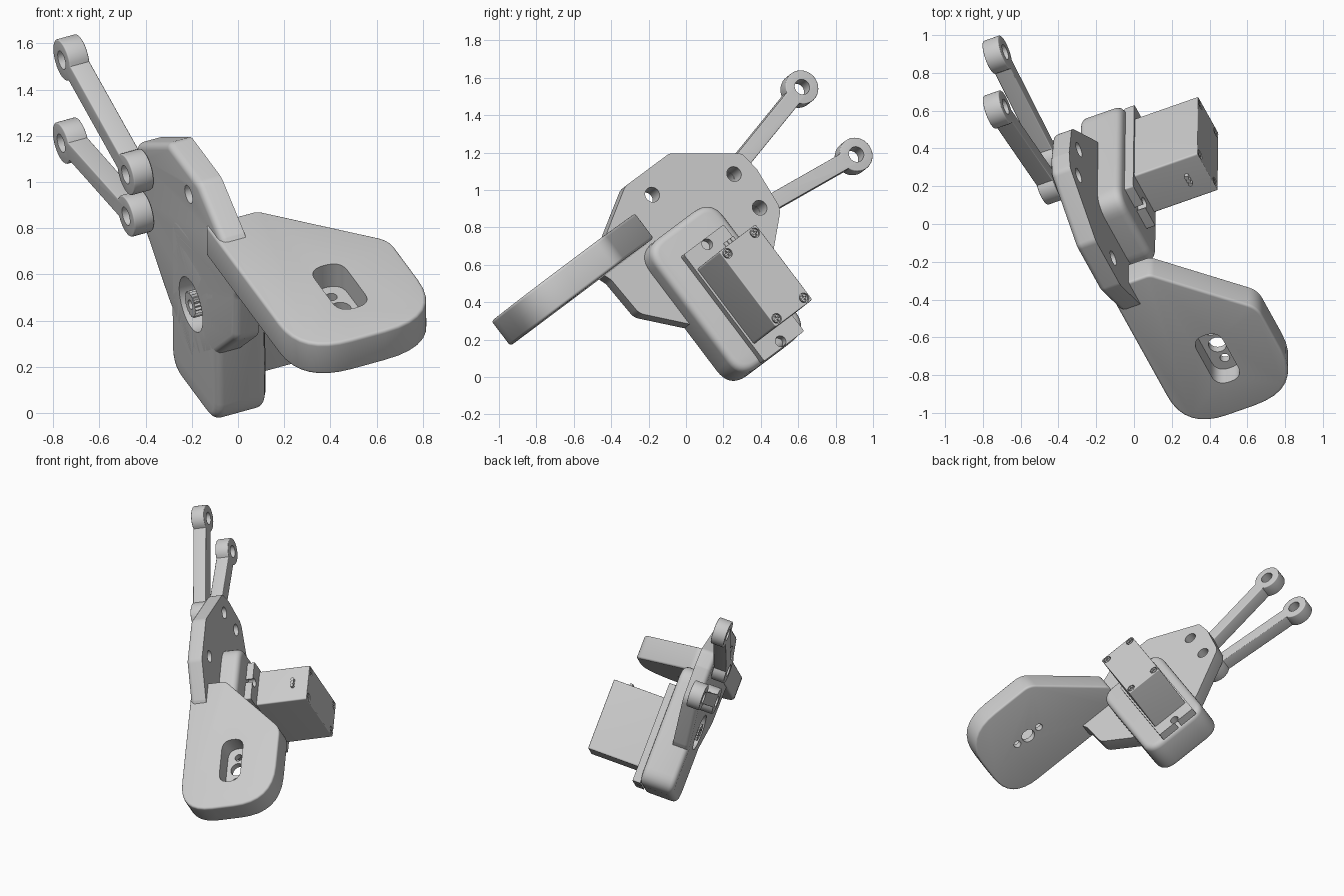
import bpy, bmesh, math
from mathutils import Vector, Matrix

cube = bpy.data.objects.get("Cube")
if cube:
    bpy.data.objects.remove(cube, do_unlink=True)

grey = bpy.data.materials.new("light_grey")
grey.use_nodes = True
grey.diffuse_color = (0.6, 0.6, 0.6, 1)
grey.node_tree.nodes["Principled BSDF"].inputs["Base Color"].default_value = (0.6, 0.6, 0.6, 1)

# Tilted axes: OUT leaves the plate toward the motor, LEN is the motor's length, WID its width
OUT = Vector((1, 0.35, 0.275)).normalized()
LEN = Vector((0, 0.6, -0.8))
LEN = (LEN - OUT * LEN.dot(OUT)).normalized()
WID = OUT.cross(LEN)
PLATE = Matrix((LEN, WID, OUT)).transposed().to_4x4()   # profile (len, wid), depth out
FOOT = Matrix((WID, OUT, LEN)).transposed().to_4x4()    # profile (wid, out), depth len


def side(y, z, out):
    """Side-on position (y, z) at a given depth, as (len, wid)."""
    x = (out - OUT.y * y - OUT.z * z) / OUT.x
    p = Vector((x, y, z))
    return p.dot(LEN), p.dot(WID)


def fillet(corners, steps=8):
    """Round each corner (x, y, radius) of a closed profile."""
    out = []
    n = len(corners)
    for i, (x, y, r) in enumerate(corners):
        p = Vector((x, y))
        a = Vector(corners[i - 1][:2]) - p
        b = Vector(corners[(i + 1) % n][:2]) - p
        if r == 0:
            out.append(p)
            continue
        t = min(r / math.tan(a.angle(b) / 2), a.length * 0.48, b.length * 0.48)
        p0, p1 = p + a.normalized() * t, p + b.normalized() * t
        for k in range(steps + 1):
            s = k / steps
            out.append(p0 * (1 - s) ** 2 + p * 2 * s * (1 - s) + p1 * s * s)
    return out


def circle(x, y, r, n=32):
    return [(x + r * math.cos(2 * math.pi * k / n), y + r * math.sin(2 * math.pi * k / n))
            for k in range(n)]


def rect(x0, x1, y0, y1, r=0):
    return fillet([(x0, y0, r), (x1, y0, r), (x1, y1, r), (x0, y1, r)])


def prism(name, profile, lo, hi, frame=PLATE, round_lo=0, round_hi=0):
    """Extrude a profile along the frame's depth, rounding either rim."""
    bm = bmesh.new()
    base = bm.faces.new([bm.verts.new((p[0], p[1], lo)) for p in profile])
    ext = bmesh.ops.extrude_face_region(bm, geom=[base])["geom"]
    for v in ext:
        if isinstance(v, bmesh.types.BMVert):
            v.co.z = hi
    bmesh.ops.recalc_face_normals(bm, faces=bm.faces[:])
    for level, size in ((lo, round_lo), (hi, round_hi)):
        if size:
            rim = [e for e in bm.edges if all(abs(v.co.z - level) < 1e-5 for v in e.verts)]
            bmesh.ops.bevel(bm, geom=rim, offset=size, segments=4, profile=0.5,
                            affect='EDGES', clamp_overlap=True)
    bm.transform(frame)
    mesh = bpy.data.meshes.new(name)
    bm.to_mesh(mesh)
    bm.free()
    mesh.materials.append(grey)
    obj = bpy.data.objects.new(name, mesh)
    bpy.context.collection.objects.link(obj)
    return obj


def activate(obj):
    bpy.ops.object.select_all(action='DESELECT')
    obj.select_set(True)
    bpy.context.view_layer.objects.active = obj


def cut(obj, cutters):
    for c in cutters:
        c.hide_render = True
        mod = obj.modifiers.new("cut", 'BOOLEAN')
        mod.operation, mod.solver, mod.object = 'DIFFERENCE', 'EXACT', c
        activate(obj)
        bpy.ops.object.modifier_apply(modifier=mod.name)
        bpy.data.objects.remove(c, do_unlink=True)


def drill(x, y, r, lo, hi, frame=PLATE):
    return prism("cutter", circle(x, y, r), lo, hi, frame)


parts = []
BACK, FACE, RIM = -0.027, 0.087, 0.215

# Main plate with its lower gusset
outline = [(-.09, 1.195, .06), (.30, 1.195, .05), (.38, 1.11, .05), (.507, .90, .1),
           (.44, .52, .1), (.35, .25, 0), (.056, .275, .05), (-.25, .34, .08),
           (-.40, .52, .08), (-.46, .56, 0), (-.42, .78, .05), (-.325, 1.02, .08)]
plate = prism("main_plate", fillet([(*side(y, z, FACE), r) for y, z, r in outline]),
              BACK, FACE, round_lo=.03)
bolts = [side(y, z, FACE) for y, z in ((.257, 1.085), (.394, .905), (-.18, .975))]
SHAFT = (-.298, .435)
cut(plate, [drill(*p, .041, -.2, .2) for p in bolts] + [drill(*SHAFT, .125, -.2, .13)])

# Motor housing block
housing = prism("motor_housing", rect(-.68, .19, .165, .66, .12), BACK, RIM,
                round_lo=.035, round_hi=.04)
cut(housing, [drill(*SHAFT, .125, -.2, .1)])
parts += [plate, housing]

# Foot with a slotted recess and three floor holes
foot = prism("foot", fillet([(.25, -.035, .02), (.25, .21, .06), (-.18, .645, .13),
                             (-.77, .645, .32), (-.77, -.035, .24)]),
             -.862, -.696, FOOT, .04, .04)
SLOT = (-.40, .313)
slot = prism("cutter", rect(SLOT[0] - .167, SLOT[0] + .167, SLOT[1] - .077, SLOT[1] + .077, .1),
             -1, -.74, FOOT)
cut(foot, [slot] + [drill(SLOT[0] + k * .095, SLOT[1], .026 if k else .048, -.8, -.6, FOOT)
                    for k in (-1, 0, 1)])
parts.append(foot)


# Two link arms bolted behind the plate
def arm(name, start, end, r=.093, w=.045):
    a, b = Vector(start), Vector(end)
    ang = math.atan2(b.y - a.y, b.x - a.x)
    gap = math.asin(w / r)
    pts = []
    for centre, turn in ((a, ang), (b, ang + math.pi)):
        for k in range(29):
            t = turn + gap + (2 * math.pi - 2 * gap) * k / 28
            pts.append((centre.x + r * math.cos(t), centre.y + r * math.sin(t)))
    obj = prism(name, pts, -.125, -.032, round_lo=.006, round_hi=.006)
    cut(obj, [drill(*p, .042, -.3, .1) for p in (start, end)])
    return obj


parts.append(arm("upper_arm", bolts[0], side(.62, 1.55, -.035)))
parts.append(arm("lower_arm", bolts[1], side(.91, 1.19, -.035)))

# Motor: mounting flange, body, output shaft
CL, CW = -.172, .45
flange = prism("motor_flange", rect(CL - .357, CL + .357, CW - .146, CW + .146, .01), RIM - .005, .265)
for s in (-1, 1):
    hole = CL + s * .325
    tip = CL + s * .4
    cut(flange, [drill(hole, CW, .03, .1, .4),
                 prism("cutter", rect(min(hole, tip), max(hole, tip), CW - .012, CW + .012), .1, .4)])
body = prism("motor_body", rect(CL - .252, CL + .252, CW - .134, CW + .134, .012), .12, .63,
             round_hi=.005)
spline = [(SHAFT[0] + r * math.cos(t), SHAFT[1] + r * math.sin(t))
          for k in range(40)
          for r, t in [(.06 if k % 2 else .052, k * math.pi / 20)]]
shaft = prism("output_shaft", spline, -.03, .13)
cut(shaft, [drill(*SHAFT, .022, -.1, .03)])
parts += [flange, body, shaft]

# Corner screws on the motor cap
for i in (-1, 1):
    for j in (-1, 1):
        x, y = CL + i * .218, CW + j * .1
        cut(body, [drill(x, y, .027, .615, .7)])
        screw = prism("cap_screw", circle(x, y, .021), .6, .628)
        cut(screw, [prism("cutter", rect(x - a, x + a, y - b, y + b), .615, .7)
                    for a, b in ((.015, .004), (.004, .015))])
        parts.append(screw)

# Cable stubs on the motor side
for k in (-1, 0, 1):
    parts.append(prism("cable_stub", circle(.45 + k * .024, .52, .012, 16), CL - .275, CL - .24, FOOT))

for obj in parts:
    activate(obj)
    bpy.ops.object.shade_smooth_by_angle(angle=math.radians(32))
